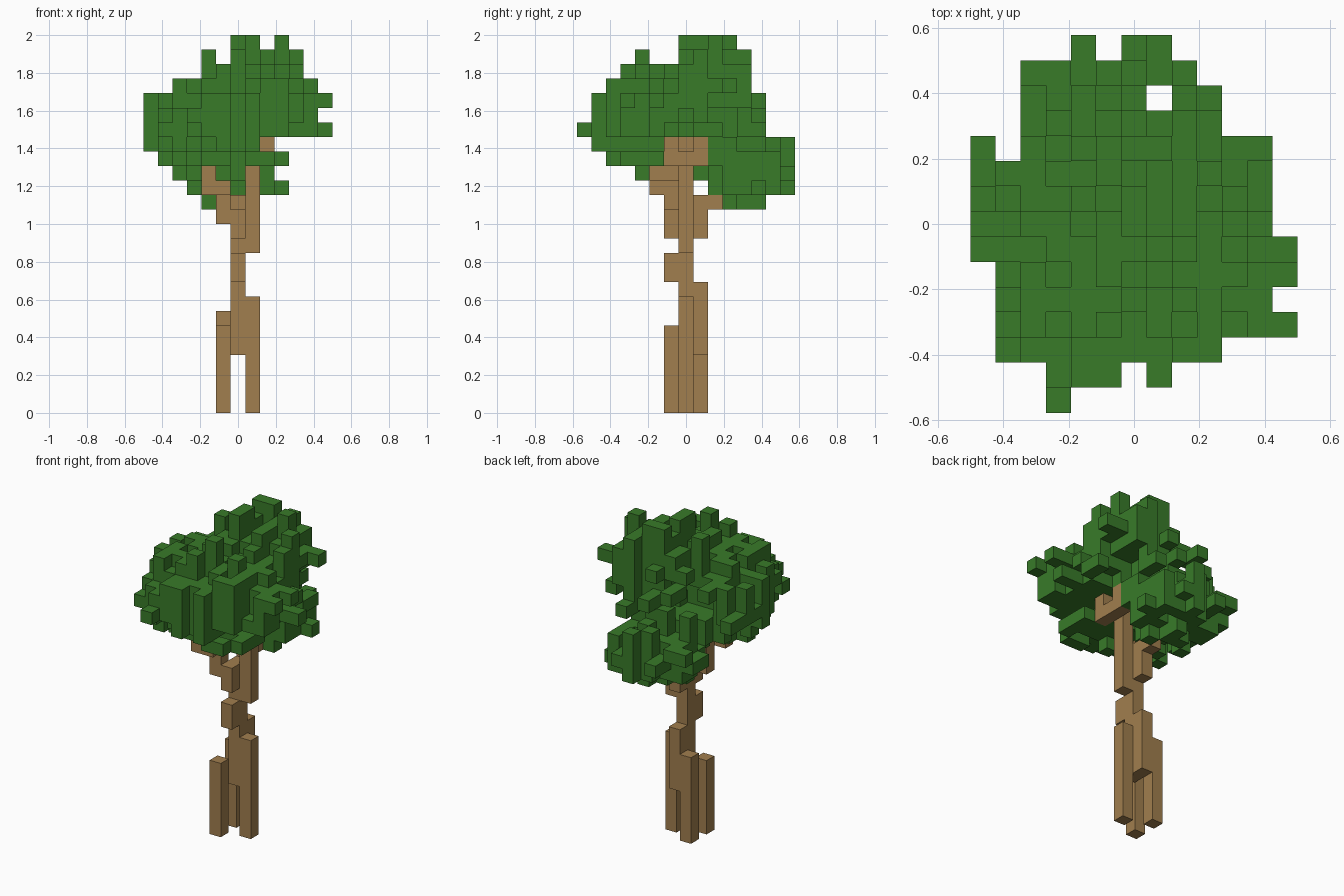
import bpy, bmesh, random
from mathutils import Vector

random.seed(7)
if "Cube" in bpy.data.objects:
    bpy.data.objects.remove(bpy.data.objects["Cube"], do_unlink=True)

SIZE = 2 / 26                      # edge of one block
MID = Vector((6, 7, -0.5))         # block index lying on the origin
STEPS = [Vector(s) for s in ((1, 0, 0), (-1, 0, 0), (0, 1, 0),
                             (0, -1, 0), (0, 0, 1), (0, 0, -1))]


def material(name, rgb):
    mat = bpy.data.materials.new(name)
    mat.use_nodes = True
    mat.diffuse_color = (*rgb, 1)
    mat.node_tree.nodes["Principled BSDF"].inputs["Base Color"].default_value = (*rgb, 1)
    return mat


def neighbours(cell):
    return [tuple(int(a + b) for a, b in zip(cell, s)) for s in STEPS]


def columns(*boxes):
    """Cells of upright columns given as (x, y, lowest, highest)."""
    return {(x, y, z) for x, y, lo, hi in boxes for z in range(lo, hi + 1)}


def build_blocks(name, cells, solid, mat):
    """Mesh of the open sides of the cells."""
    bm = bmesh.new()
    corners = {}

    def corner(p):
        key = tuple(round(2 * c) for c in p)
        if key not in corners:
            corners[key] = bm.verts.new((p - MID) * SIZE)
        return corners[key]

    for cell in sorted(cells):
        for step, other in zip(STEPS, neighbours(cell)):
            if other in solid:
                continue
            u = Vector((step.y, step.z, step.x)) / 2
            v = step.cross(u)
            c = Vector(cell) + step / 2
            bm.faces.new([corner(p) for p in (c - u - v, c + u - v, c + u + v, c - u + v)])
    bmesh.ops.recalc_face_normals(bm, faces=bm.faces)
    mesh = bpy.data.meshes.new(name)
    bm.to_mesh(mesh)
    bm.free()
    mesh.materials.append(mat)
    obj = bpy.data.objects.new(name, mesh)
    bpy.context.collection.objects.link(obj)


# Trunk: three legs, a slim core and side bulges
trunk = columns((5, 6, 0, 5), (7, 7, 0, 7), (5, 8, 0, 6), (6, 7, 4, 13),
                (6, 8, 4, 8), (6, 6, 9, 10), (7, 7, 11, 17))
# Branches: front left fork, back fork, upper right fork
branches = columns((6, 6, 12, 13), (5, 6, 13, 15), (5, 5, 15, 15), (4, 5, 15, 16),
                   (4, 6, 16, 16), (6, 8, 12, 14), (6, 9, 14, 14), (8, 7, 17, 17),
                   (8, 6, 17, 18), (8, 8, 17, 18))
# Branch tips inside the crown
tips = columns((7, 7, 18, 19), (4, 6, 17, 18))
bare_wood = trunk | branches
wood = bare_wood | tips

# Canopy outline: span across and span in depth per layer, from the lowest up
FIRST_LAYER = 14
across = [(4, 7), (3, 9), (2, 8), (1, 9), (0, 8), (0, 12),
          (0, 11), (0, 12), (2, 11), (4, 10), (4, 10), (6, 9)]
depth = [(10, 12), (9, 14), (4, 14), (2, 14), (1, 14), (0, 12),
         (1, 12), (1, 12), (2, 11), (3, 11), (4, 11), (7, 10)]
# Plan outline: span across per row, front to back
plan = [(3, 3), (3, 7), (1, 9), (1, 12), (1, 11), (1, 12), (0, 12), (0, 11),
        (0, 11), (0, 11), (0, 11), (2, 9), (2, 9), (2, 8), (4, 7)]
# Notches in the outlines
across_gaps = {(5, 24), (8, 25)}
depth_gaps = {(5, 24), (6, 24)}
plan_gaps = {(6, 1), (1, 10), (7, 12), (5, 14)}


def hides_wood(x, y, z):
    """Leaves that would cover the open front or right of a branch."""
    return any(k == z and ((i == x and y < j and z != 17) or (j == y and x > i))
               for i, j, k in bare_wood)


leaves = set()
for n, ((x0, x1), (y0, y1)) in enumerate(zip(across, depth)):
    z = FIRST_LAYER + n
    for y in range(y0, y1 + 1):
        for x in range(max(x0, plan[y][0]), min(x1, plan[y][1]) + 1):
            notch = (x, z) in across_gaps or (y, z) in depth_gaps or (x, y) in plan_gaps
            if not notch and (x, y, z) not in wood and not hides_wood(x, y, z):
                leaves.add((x, y, z))

# Leaf masses as (centre, radii): main crown, crown top, low back clump, spires
masses = [((5.8, 5.6, 19.6), (6, 5.7, 3.3)),
          ((7.4, 8.4, 21.8), (3.4, 3, 2.3)),
          ((5.4, 11.8, 16), (3.4, 2.7, 2.2)),
          ((9, 9, 23), (0.9, 0.9, 3)), ((6.5, 10, 23), (1, 0.9, 3)),
          ((6, 7.5, 23), (0.9, 0.9, 3)), ((4, 8, 22), (0.9, 0.9, 3))]
# Hollows between the crown and the back clump
hollows = [((4.2, 9.4, 19.8), (2.8, 1.9, 1.7)),
           ((9.6, 9.6, 19.2), (2.2, 2, 1.3))]
ragged = {(x, y): random.uniform(-0.16, 0.22) for x in range(13) for y in range(15)}


def reach(cell, centre, radii):
    """Distance from a centre, where 1 is the rim."""
    return sum(((a - c) / r) ** 2 for a, c, r in zip(cell, centre, radii)) ** 0.5


def distance(cell):
    d = min(reach(cell, *m) for m in masses)
    if min(reach(cell, *h) for h in hollows) < 1:
        d += 1
    return d + ragged[cell[:2]] + random.uniform(-0.08, 0.1)


def shadows(cell):
    x, y, z = cell
    return ("front", x, z), ("side", y, z), ("plan", x, y)


# Trim loose outer leaves while keeping the outlines whole
count = {}
for cell in leaves:
    for s in shadows(cell):
        count[s] = count.get(s, 0) + 1
far = sorted(((distance(c), c) for c in sorted(leaves)), reverse=True)
for d, cell in far:
    if d < 1:
        break
    near = [c for c in neighbours(cell) if c in leaves]
    lonely = any(sum(m in leaves or m in wood for m in neighbours(c)) < 2 for c in near)
    if not lonely and all(count[s] > 1 for s in shadows(cell)):
        leaves.remove(cell)
        for s in shadows(cell):
            count[s] -= 1

bark = material("bark_brown", (0.355, 0.21, 0.077))
green = material("leaf_green", (0.04, 0.196, 0.022))
solid = wood | leaves
build_blocks("trunk", trunk, solid, bark)
build_blocks("branches", branches | tips, solid, bark)
build_blocks("leaf_canopy", leaves, solid, green)
